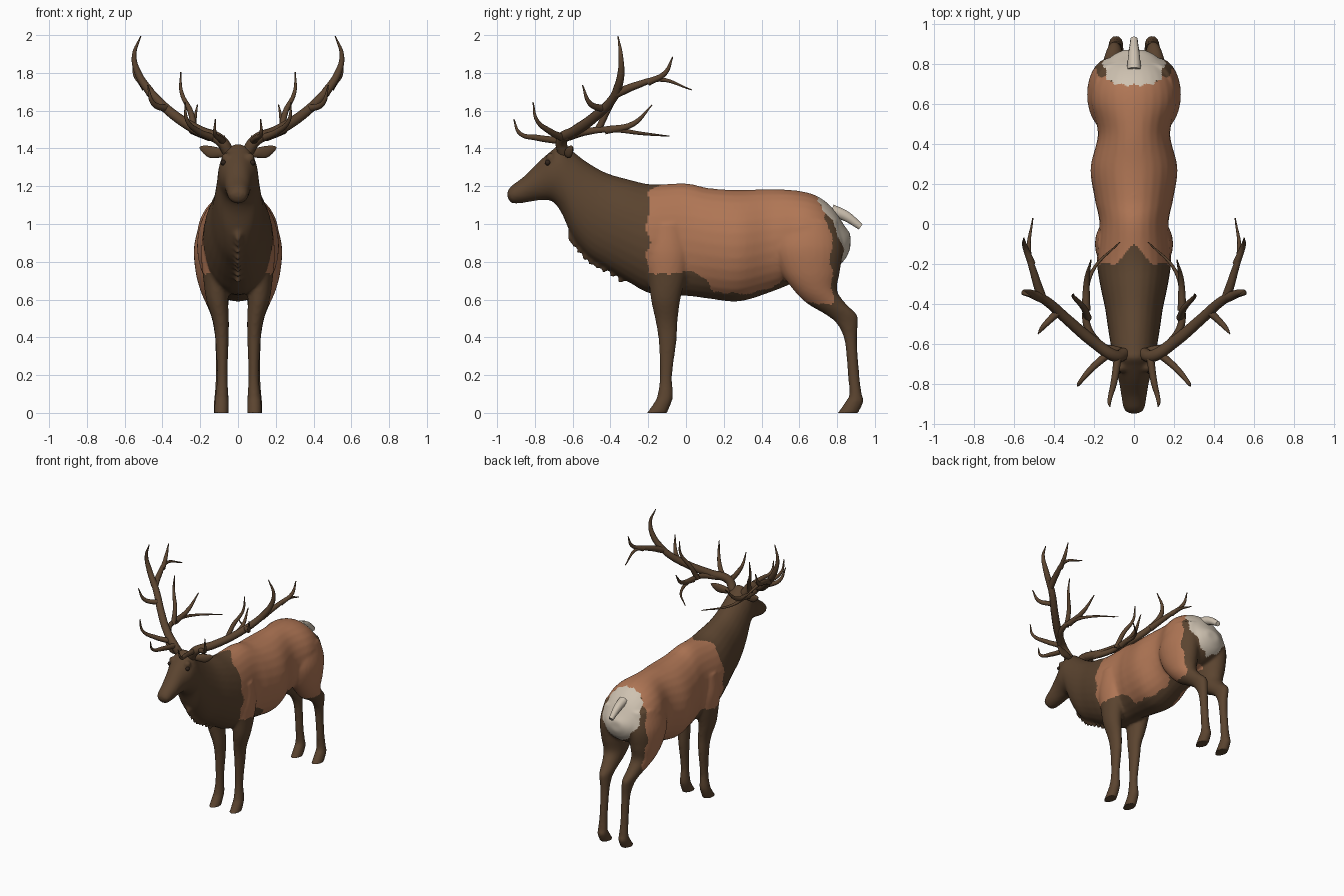
import bpy, bmesh, math
from mathutils import Vector, Matrix

default_cube = bpy.data.objects.get("Cube")
if default_cube:
    bpy.data.objects.remove(default_cube, do_unlink=True)


def make_material(name, colour):
    material = bpy.data.materials.new(name)
    material.use_nodes = True
    material.diffuse_color = (*colour, 1)
    shader = material.node_tree.nodes["Principled BSDF"]
    shader.inputs["Base Color"].default_value = (*colour, 1)
    shader.inputs["Roughness"].default_value = 0.8
    return material


DARK = make_material("dark brown fur", (0.105, 0.058, 0.029))
TAN = make_material("tan coat", (0.43, 0.18, 0.09))
CREAM = make_material("cream rump", (0.62, 0.54, 0.44))
BLACK = make_material("eye black", (0.03, 0.018, 0.012))


def link_object(name, mesh, *materials):
    for material in materials:
        mesh.materials.append(material)
    mesh.polygons.foreach_set("use_smooth", [True] * len(mesh.polygons))
    part = bpy.data.objects.new(name, mesh)
    bpy.context.collection.objects.link(part)
    return part


def evaluated_mesh(part):
    graph = bpy.context.evaluated_depsgraph_get()
    return bpy.data.meshes.new_from_object(part.evaluated_get(graph))


def smooth_rows(rows, steps=5):
    """Catmull-Rom interpolation between cross-section rows."""
    result = []
    for i in range(len(rows) - 1):
        before, start = rows[max(i - 1, 0)], rows[i]
        end, after = rows[i + 1], rows[min(i + 2, len(rows) - 1)]
        for step in range(steps):
            t = step / steps
            result.append([
                b + 0.5 * t * (c - a + t * (2*a - 5*b + 4*c - d + t * (3*(b - c) + d - a)))
                for a, b, c, d in zip(before, start, end, after)])
    result.append(list(rows[-1]))
    return result


def loft(bm, rows, section, sides=28):
    """Skin elliptical sections; section(row) gives centre and two half-axes."""
    rings = []
    for row in smooth_rows(rows):
        centre, across, along = (Vector(v) for v in section(row))
        angles = [math.tau * i / sides for i in range(sides)]
        rings.append([bm.verts.new(centre + across * math.cos(a) + along * math.sin(a))
                      for a in angles])
    for lower, upper in zip(rings, rings[1:]):
        for i in range(sides):
            j = (i + 1) % sides
            bm.faces.new((lower[i], lower[j], upper[j], upper[i]))
    bm.faces.new(rings[0][::-1])
    bm.faces.new(rings[-1])


def finish_bmesh(bm, name):
    bmesh.ops.recalc_face_normals(bm, faces=bm.faces)
    mesh = bpy.data.meshes.new(name)
    bm.to_mesh(mesh)
    bm.free()
    return mesh


# Trunk from muzzle to rump: y, underside, topline, half width
TRUNK = [(-.945, 1.14, 1.175, .03), (-.92, 1.11, 1.205, .052), (-.86, 1.112, 1.25, .063),
         (-.78, 1.125, 1.33, .077), (-.71, 1.12, 1.39, .1), (-.66, 1.06, 1.425, .107),
         (-.6, .93, 1.385, .117), (-.52, .83, 1.325, .13), (-.42, .765, 1.27, .145),
         (-.3, .69, 1.235, .17), (-.18, .63, 1.21, .185), (0, .62, 1.215, .172),
         (.12, .605, 1.19, .195), (.28, .59, 1.18, .217), (.45, .64, 1.185, .18),
         (.6, .7, 1.175, .215), (.7, .73, 1.145, .205), (.78, .76, 1.08, .165),
         (.84, .81, .99, .11), (.87, .87, .95, .05)]

# Legs from shoulder or hip to hoof: z, front y, back y, centre x, half width
FORELEG = [(1.0, -.2, 0, .1, .08), (.85, -.22, .02, .115, .08), (.72, -.2, 0, .115, .07),
           (.6, -.185, -.03, .11, .058), (.48, -.16, -.045, .09, .042),
           (.38, -.145, -.05, .085, .035), (.2, -.138, -.073, .083, .028),
           (.1, -.15, -.068, .085, .034), (.06, -.165, -.075, .087, .037),
           (-.012, -.215, -.105, .088, .038)]
HINDLEG = [(1.02, .5, .8, .1, .1), (.88, .46, .83, .118, .115), (.75, .5, .815, .125, .1),
           (.65, .57, .8, .12, .08), (.58, .64, .845, .11, .06), (.52, .74, .905, .1, .045),
           (.47, .8, .91, .095, .037), (.38, .84, .905, .09, .031), (.2, .857, .918, .09, .028),
           (.1, .865, .93, .09, .034), (.06, .845, .94, .09, .037),
           (-.012, .795, .905, .09, .038)]

body_bm = bmesh.new()
loft(body_bm, TRUNK, lambda r: ((0, r[0], (r[1] + r[2]) / 2), (r[3], 0, 0),
                                (0, 0, (r[2] - r[1]) / 2)))
for side in (1, -1):
    for leg in (FORELEG, HINDLEG):
        loft(body_bm, leg, lambda r: ((side * r[3], (r[1] + r[2]) / 2, r[0]), (r[4], 0, 0),
                                      (0, (r[2] - r[1]) / 2, 0)))
    # Brow ridges
    bmesh.ops.create_uvsphere(body_bm, u_segments=12, v_segments=8, radius=.028,
                              matrix=Matrix.Translation((side * .062, -.715, 1.35)))

# Shaggy tufts hanging under the throat and chest
for y, underside, topline, width in smooth_rows(TRUNK[6:10], 3)[:-1]:
    tilt = Matrix.Rotation(math.radians(150), 4, "X")
    place = Matrix.Translation((0, y, underside + .015))
    bmesh.ops.create_cone(body_bm, cap_ends=True, segments=10, radius1=.045, radius2=.008,
                          depth=.085, matrix=place @ tilt)

# Fuse the trunk and legs into one smooth skin
body = link_object("body", finish_bmesh(body_bm, "body"))
remesh = body.modifiers.new("fuse", "REMESH")
remesh.mode = "VOXEL"
remesh.voxel_size = .0105
relax = body.modifiers.new("relax", "SMOOTH")
relax.factor = .5
relax.iterations = 5
skin = evaluated_mesh(body)
body.modifiers.clear()
body.data = skin
for vertex in skin.vertices:
    vertex.co.z = max(vertex.co.z, 0)

# Lower edge of the tan coat: y, z
COAT_EDGE = [(-.3, .74), (.05, .75), (.15, .645), (.35, .635), (.5, .69), (.6, .59), (.9, .565)]


def coat_edge(y):
    for (y0, z0), (y1, z1) in zip(COAT_EDGE, COAT_EDGE[1:]):
        if y <= y1:
            return z0 + (z1 - z0) * (y - y0) / (y1 - y0)
    return COAT_EDGE[-1][1]


def coat_index(point):
    x, y, z = abs(point.x), point.y, point.z
    ragged = .008 * math.sin(41 * z + 30 * x) + .005 * math.sin(67 * y + 90 * x)
    slope = min(.55, .25 + 2 * x)
    if z > .77 and y > .7 + slope * max(0, 1.14 - z) + ragged:
        return 2
    front = -.2 + (max(0, .1 - x) if z > 1.1 else 0)
    back = .77 - .4 * max(0, z - .95) if x > .11 else .72
    inside_thigh = x < .1 and z < .72 and y > .5
    if front < y + ragged < back and z > coat_edge(y) + ragged and not inside_thigh:
        return 1
    return 0


for material in (DARK, TAN, CREAM):
    skin.materials.append(material)
for face in skin.polygons:
    face.material_index = coat_index(face.center)
    face.use_smooth = True

# Ears, eyes and nostrils
EAR = [(.06, -.63, 1.37, .012, .014), (.1, -.625, 1.377, .018, .027),
       (.15, -.615, 1.382, .014, .032), (.185, -.605, 1.395, .009, .02),
       (.205, -.6, 1.405, .002, .003)]
for side, label in ((1, "left"), (-1, "right")):
    ear_bm = bmesh.new()
    loft(ear_bm, EAR, lambda r: ((side * r[0], r[1], r[2]), (0, r[3], 0), (0, 0, r[4])), 14)
    link_object(label + "_ear", finish_bmesh(ear_bm, "ear"), DARK)
    for part, radius, place in (("eye", .015, (.077, -.732, 1.325)),
                                ("nostril", .009, (.028, -.928, 1.17))):
        bm = bmesh.new()
        bmesh.ops.create_uvsphere(bm, u_segments=14, v_segments=10, radius=radius,
                                  matrix=Matrix.Translation((side * place[0], *place[1:])))
        link_object(label + "_" + part, finish_bmesh(bm, part), BLACK)


def tapered_tubes(name, tubes, material, side=1):
    """Each tube has a path, a starting radius and an ending radius."""
    curve = bpy.data.curves.new(name, "CURVE")
    curve.dimensions = "3D"
    curve.bevel_depth = 1
    curve.bevel_resolution = 3
    curve.resolution_u = 7
    curve.use_fill_caps = True
    for path, thick, thin in tubes:
        spline = curve.splines.new("BEZIER")
        spline.bezier_points.add(len(path) - 1)
        for i, (knot, (x, y, z)) in enumerate(zip(spline.bezier_points, path)):
            knot.co = (side * x, y, z)
            knot.handle_left_type = knot.handle_right_type = "AUTO"
            knot.radius = thick + (thin - thick) * (i / (len(path) - 1)) ** 1.4
    helper = bpy.data.objects.new(name + "_path", curve)
    bpy.context.collection.objects.link(helper)
    mesh = evaluated_mesh(helper)
    bpy.data.objects.remove(helper, do_unlink=True)
    mesh.materials.clear()
    return link_object(name, mesh, material)


# Antlers: main beam, rear fork, inner branch and tines
beam = [(.05, -.65, 1.38), (.09, -.66, 1.44), (.2, -.59, 1.49), (.33, -.48, 1.57),
        (.43, -.39, 1.66), (.49, -.355, 1.73)]
crown = [(.46, -.37, 1.69), (.525, -.345, 1.79), (.55, -.345, 1.89), (.515, -.36, 1.995)]
rear_fork = [(.46, -.37, 1.69), (.495, -.26, 1.735), (.525, -.14, 1.765), (.505, .03, 1.71)]
rear_tine = [(.51, -.2, 1.75), (.545, -.11, 1.8), (.55, -.07, 1.885)]
outer_tine = [(.38, -.44, 1.61), (.45, -.51, 1.64), (.478, -.548, 1.735)]
inner_branch = [(.15, -.63, 1.46), (.23, -.52, 1.49), (.24, -.4, 1.5), (.21, -.24, 1.48),
                (.07, -.09, 1.465)]
inner_tine = [(.24, -.43, 1.495), (.235, -.28, 1.53), (.215, -.18, 1.63)]
tall_tine = [(.23, -.47, 1.49), (.25, -.42, 1.59), (.3, -.365, 1.7), (.303, -.35, 1.805)]
brow_tine = [(.08, -.66, 1.44), (.1, -.79, 1.457), (.122, -.88, 1.48), (.12, -.912, 1.555)]
second_tine = [(.13, -.65, 1.455), (.21, -.72, 1.49), (.27, -.79, 1.55), (.28, -.81, 1.645)]
antler = [(beam, .032, .021), (crown, .024, .003), (rear_fork, .024, .003),
          (rear_tine, .019, .003), (outer_tine, .02, .003), (inner_branch, .022, .003),
          (inner_tine, .022, .003), (tall_tine, .019, .003), (brow_tine, .02, .003),
          (second_tine, .02, .003)]
tapered_tubes("left_antler", antler, DARK)
tapered_tubes("right_antler", antler, DARK, side=-1)

# Short tail
tapered_tubes("tail", [([(0, .77, 1.07), (0, .84, 1.045), (0, .925, .985)], .036, .018)], CREAM)
